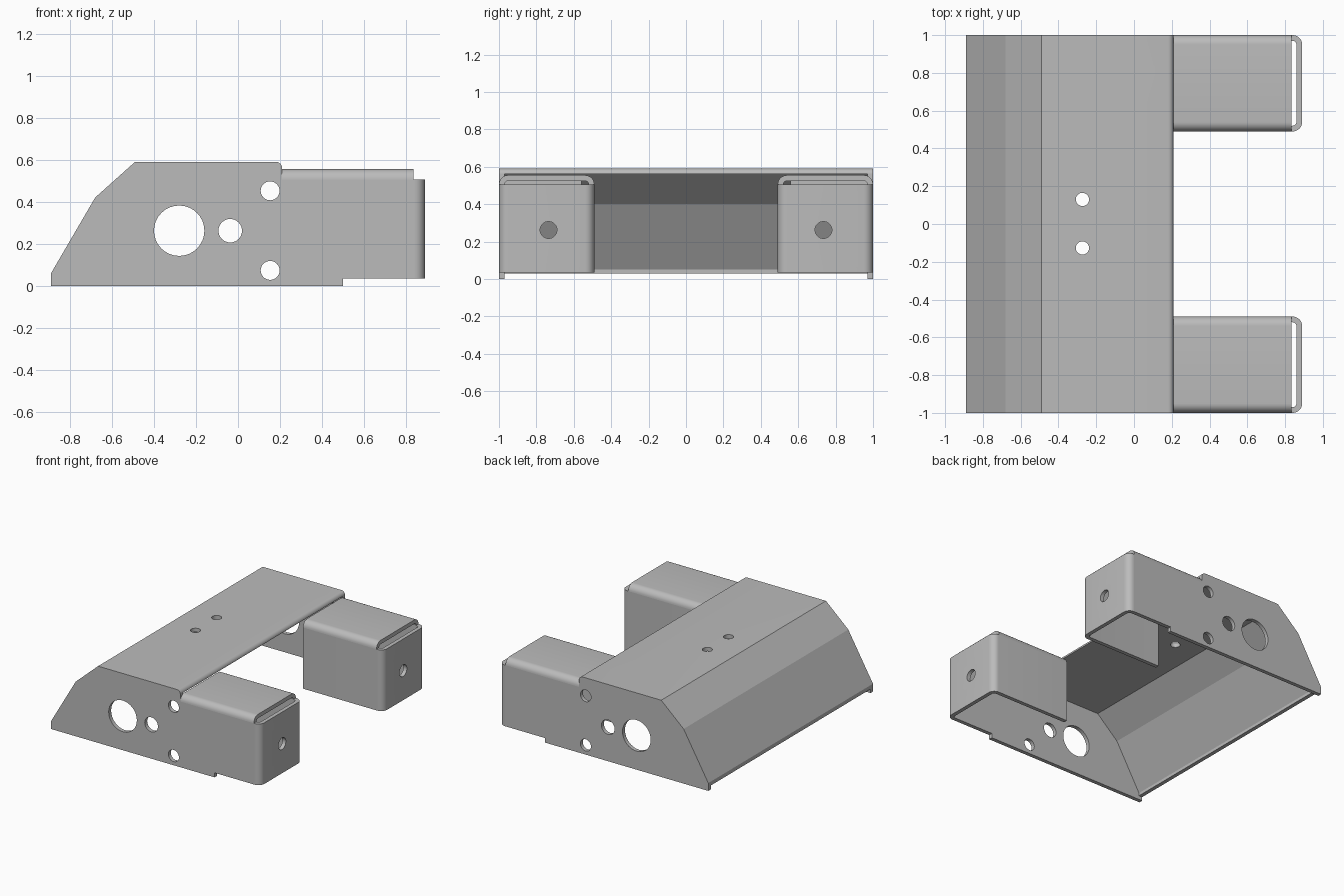
import bpy, bmesh, math
from mathutils import Vector, Matrix

if "Cube" in bpy.data.objects:
    bpy.data.objects.remove(bpy.data.objects["Cube"])

T = 0.03  # sheet thickness
metal = bpy.data.materials.new("grey_metal")
metal.diffuse_color = (0.5, 0.5, 0.5, 1)
metal.use_nodes = True
metal.node_tree.nodes["Principled BSDF"].inputs["Base Color"].default_value = metal.diffuse_color


def arc(cx, cy, r, a0, a1, n=8):
    return [(cx + r * math.cos(math.radians(a0 + (a1 - a0) * i / n)),
             cy + r * math.sin(math.radians(a0 + (a1 - a0) * i / n))) for i in range(n + 1)]


def offset(path, t):
    """Mitred offset of an open path, to the right of its direction."""
    p = [Vector(q) for q in path]
    out = []
    for i, q in enumerate(p):
        dirs = []
        if i > 0:
            dirs.append((q - p[i - 1]).normalized())
        if i < len(p) - 1:
            dirs.append((p[i + 1] - q).normalized())
        norms = [Vector((d.y, -d.x)) for d in dirs]
        m = sum(norms, Vector((0, 0))).normalized()
        out.append(tuple(q + m * (t / m.dot(norms[0]))))
    return out


def strip(path):
    return path + offset(path, T)[::-1]


def finish(bm, name):
    bmesh.ops.recalc_face_normals(bm, faces=bm.faces)
    me = bpy.data.meshes.new(name)
    bm.to_mesh(me)
    bm.free()
    ob = bpy.data.objects.new(name, me)
    bpy.context.collection.objects.link(ob)
    me.materials.append(metal)
    return ob


def prism(name, pts, axis, a, b, mirror=False):
    """Extrude a 2D outline along an axis, optionally repeated at -y."""
    place = {"x": lambda u, v, w: (w, u, v), "y": lambda u, v, w: (u, w, v),
             "z": lambda u, v, w: (u, v, w)}[axis]
    bm = bmesh.new()
    for s in ((1, -1) if mirror else (1,)):
        rings = []
        for w in (a, b):
            ring = []
            for u, v in pts:
                x, y, z = place(u, v, w)
                ring.append(bm.verts.new((x, y * s, z)))
            rings.append(ring)
            bm.faces.new(ring)
        n = len(pts)
        for i in range(n):
            j = (i + 1) % n
            bm.faces.new((rings[0][i], rings[0][j], rings[1][j], rings[1][i]))
    return finish(bm, name)


def drill(ob, axis, holes):
    """Cut round holes given as (x, y, z, radius, depth)."""
    rot = {"x": Matrix.Rotation(math.pi / 2, 4, "Y"), "y": Matrix.Rotation(math.pi / 2, 4, "X"),
           "z": Matrix.Identity(4)}[axis]
    bm = bmesh.new()
    for x, y, z, r, d in holes:
        bmesh.ops.create_cone(bm, cap_ends=True, segments=32, radius1=r, radius2=r, depth=d,
                              matrix=Matrix.Translation((x, y, z)) @ rot)
    cutter = finish(bm, "hole_cutter")
    cutter.hide_render = True
    mod = ob.modifiers.new("holes", "BOOLEAN")
    mod.operation, mod.solver, mod.object = "DIFFERENCE", "EXACT", cutter
    bpy.context.view_layer.objects.active = ob
    bpy.ops.object.modifier_apply(modifier=mod.name)
    bpy.data.objects.remove(cutter)


# Side plates with stepped bottom edge and relief notch
side = [(-0.89, 0), (0.5, 0), (0.5, 0.035), (0.84, 0.035), (0.84, 0.505), (0.21, 0.505)]
side += arc(0.18, 0.56, 0.03, 0, 90) + [(-0.49, 0.59), (-0.68, 0.42), (-0.89, 0.06)]
plates = prism("side_plates", side, "y", 1 - T, 1, True)
drill(plates, "y", [(x, 0, z, r, 3) for x, z, r in
                    ((-0.28, 0.262, 0.12), (-0.037, 0.262, 0.056),
                     (0.153, 0.452, 0.045), (0.153, 0.073, 0.045))])

# Folded cover sheet: lip, two slopes, flat roof with rounded edge
path = [(-0.89, 0.03), (-0.89, 0.06), (-0.68, 0.42), (-0.49, 0.59), (0.18, 0.59)]
cover = prism("cover_sheet", path + arc(0.18, 0.56, 0.03, 90, 0)[1:] + offset(path, T)[::-1],
              "y", -1 + T, 1 - T)
drill(cover, "z", [(-0.273, 0.13, 0.575, 0.035, 0.2), (-0.273, -0.127, 0.575, 0.035, 0.2)])

# Folded box walls: corner bend, end wall, corner bend, inner wall
wall = arc(0.84, 0.95, 0.05, 90, 0) + arc(0.84, 0.54, 0.05, 0, -90) + [(0.21, 0.49)]
boxes = prism("box_walls", strip(wall), "z", 0.035, 0.505, True)
drill(boxes, "x", [(0.87, y, 0.262, 0.045, 0.2) for y in (-0.735, 0.735)])

# Box tops bent down along both long edges
top = arc(0.54, 0.505, 0.05, 180, 90) + arc(0.95, 0.505, 0.05, 90, 0)
tops = prism("box_tops", strip(top), "x", 0.21, 0.835, True)

# Short flanges below the back of the box tops
flange = [(0.56, 0.46), (0.97, 0.46), (0.97, 0.53), (0.56, 0.53)]
flanges = prism("back_flanges", flange, "x", 0.21, 0.21 + T, True)

for ob in (plates, cover, boxes, tops, flanges):
    bpy.ops.object.select_all(action="DESELECT")
    ob.select_set(True)
    bpy.context.view_layer.objects.active = ob
    bpy.ops.object.shade_smooth_by_angle(angle=math.radians(15))
